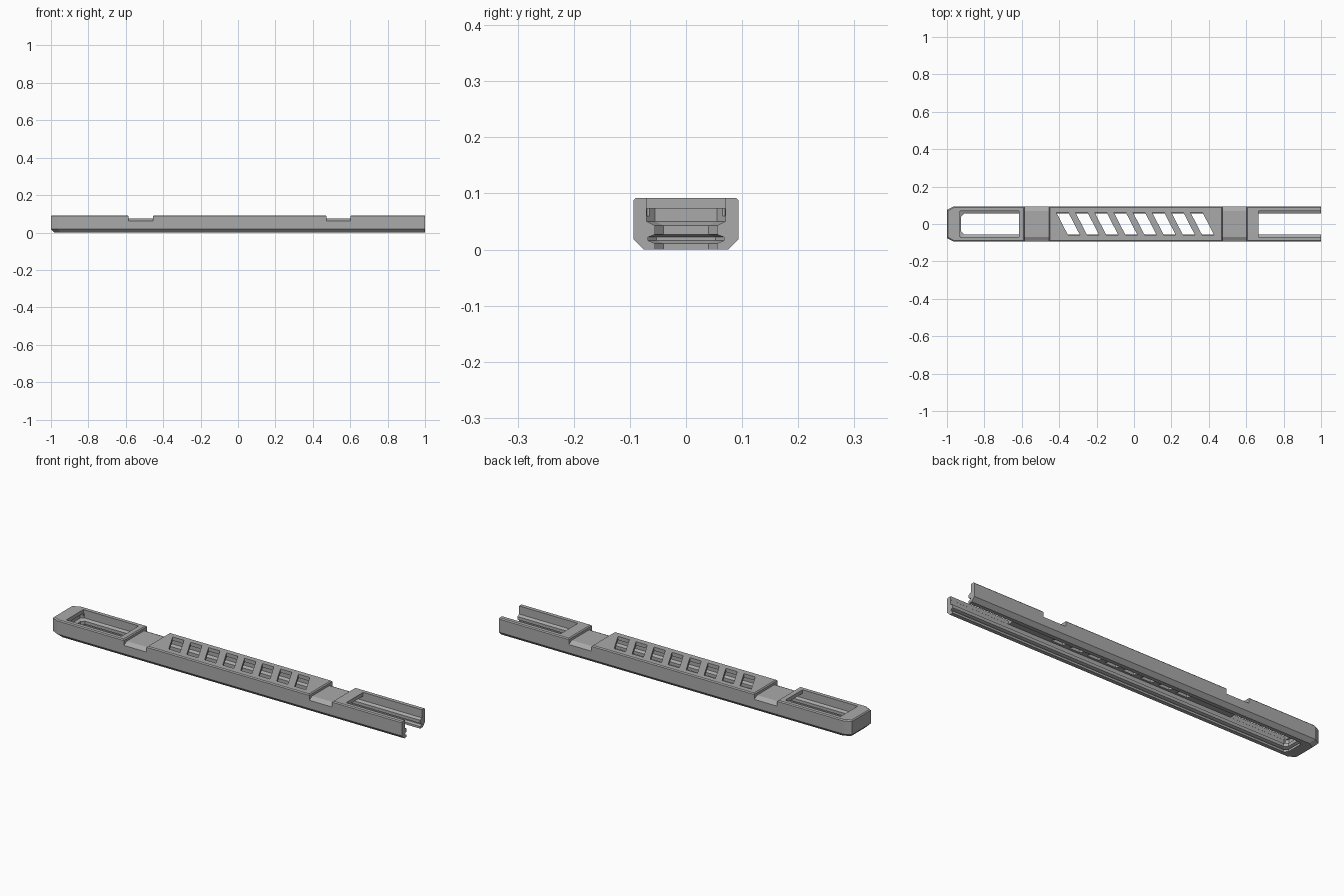
import bpy
import bmesh

old = bpy.data.objects.get("Cube")
if old:
    bpy.data.objects.remove(old, do_unlink=True)

grey = bpy.data.materials.new("plain grey")
grey.use_nodes = True
colour = (0.4, 0.4, 0.4, 1)
grey.diffuse_color = colour
grey.node_tree.nodes["Principled BSDF"].inputs["Base Color"].default_value = colour


def loft(name, rings):
    """Solid made by joining equal-sized rings of points, capped at both ends."""
    bm = bmesh.new()
    loops = [[bm.verts.new(p) for p in ring] for ring in rings]
    n = len(loops[0])
    for a, b in zip(loops, loops[1:]):
        for i in range(n):
            j = (i + 1) % n
            bm.faces.new((a[i], a[j], b[j], b[i]))
    bm.faces.new(loops[0][::-1])
    bm.faces.new(loops[-1])
    bmesh.ops.recalc_face_normals(bm, faces=bm.faces)
    mesh = bpy.data.meshes.new(name)
    bm.to_mesh(mesh)
    bm.free()
    mesh.materials.append(grey)
    obj = bpy.data.objects.new(name, mesh)
    bpy.context.collection.objects.link(obj)
    return obj


def plan(z, w, left, right, cut_x, cut_y):
    """Rectangle in plan with both left corners cut off."""
    return [(right, -w, z), (right, w, z), (left + cut_x, w, z),
            (left, w - cut_y, z), (left, cut_y - w, z), (left + cut_x, -w, z)]


def prism(name, outline, low, high):
    return loft(name, [[(x, y, z) for x, y in outline] for z in (low, high)])


def box_outline(x0, x1, w):
    return [(x0, -w), (x1, -w), (x1, w), (x0, w)]


# Outer body with chamfered rims and cut corners at the closed end
body_levels = [(0, 0.075, -0.982), (0.019, 0.094, -1),
               (0.087, 0.094, -1), (0.092, 0.089, -0.995)]
rail = loft("rail_body", [plan(z, w, left, 1, 0.035, 0.018)
                          for z, w, left in body_levels])
cutters = []

# Grooved channel, open below and at the right end
channel = [(-0.02, 0.055), (0.011, 0.055), (0.016, 0.068), (0.022, 0.068),
           (0.027, 0.055), (0.043, 0.055), (0.05, 0.07), (0.073, 0.07)]
cutters.append(loft("channel_cutter", [plan(z, w, -0.87 - w, 1.1, 0.015, 0.015)
                                       for z, w in channel]))

# Long windows at the two ends
for side, x0, x1 in (("right", -0.93, -0.615), ("left", 0.665, 1.2)):
    cutters.append(prism(side + "_window_cutter",
                         box_outline(x0, x1, 0.0695), 0.06, 0.12))

# Cross notches with sloping floors and chamfered edges
floor = [(-0.12, 0.048), (-0.07, 0.075), (0.07, 0.075),
         (0.12, 0.048), (0.12, 0.11), (-0.12, 0.11)]
for side, x0, x1 in (("right", -0.585, -0.455), ("left", 0.472, 0.602)):
    cutters.append(loft(side + "_notch_cutter",
                        [[(x, y, z) for y, z in floor] for x in (x0, x1)]))
    cutters.append(loft(side + "_notch_edge_cutter",
                        [[(x, y, z) for x, y in box_outline(x0 - d, x1 + d, 0.13)]
                         for z, d in ((0.08, -0.007), (0.11, 0.023))]))

# Row of slanted slots in the middle plate
for i in range(8):
    x = -0.415 + 0.1025 * i
    outline = [(x, 0.061), (x + 0.064, 0.061), (x + 0.126, -0.059), (x + 0.062, -0.059)]
    cutters.append(prism("slot_cutter", outline, 0.06, 0.12))

for cutter in cutters:
    mod = rail.modifiers.new(cutter.name, "BOOLEAN")
    mod.operation = "DIFFERENCE"
    mod.solver = "EXACT"
    mod.object = cutter

# Bake the cuts and drop the cutters
graph = bpy.context.evaluated_depsgraph_get()
baked = bpy.data.meshes.new_from_object(rail.evaluated_get(graph))
rail.modifiers.clear()
rail.data = baked
baked.name = "rail_body"
for cutter in cutters:
    bpy.data.objects.remove(cutter, do_unlink=True)
baked.materials.clear()
baked.materials.append(grey)
for face in baked.polygons:
    face.material_index = 0
